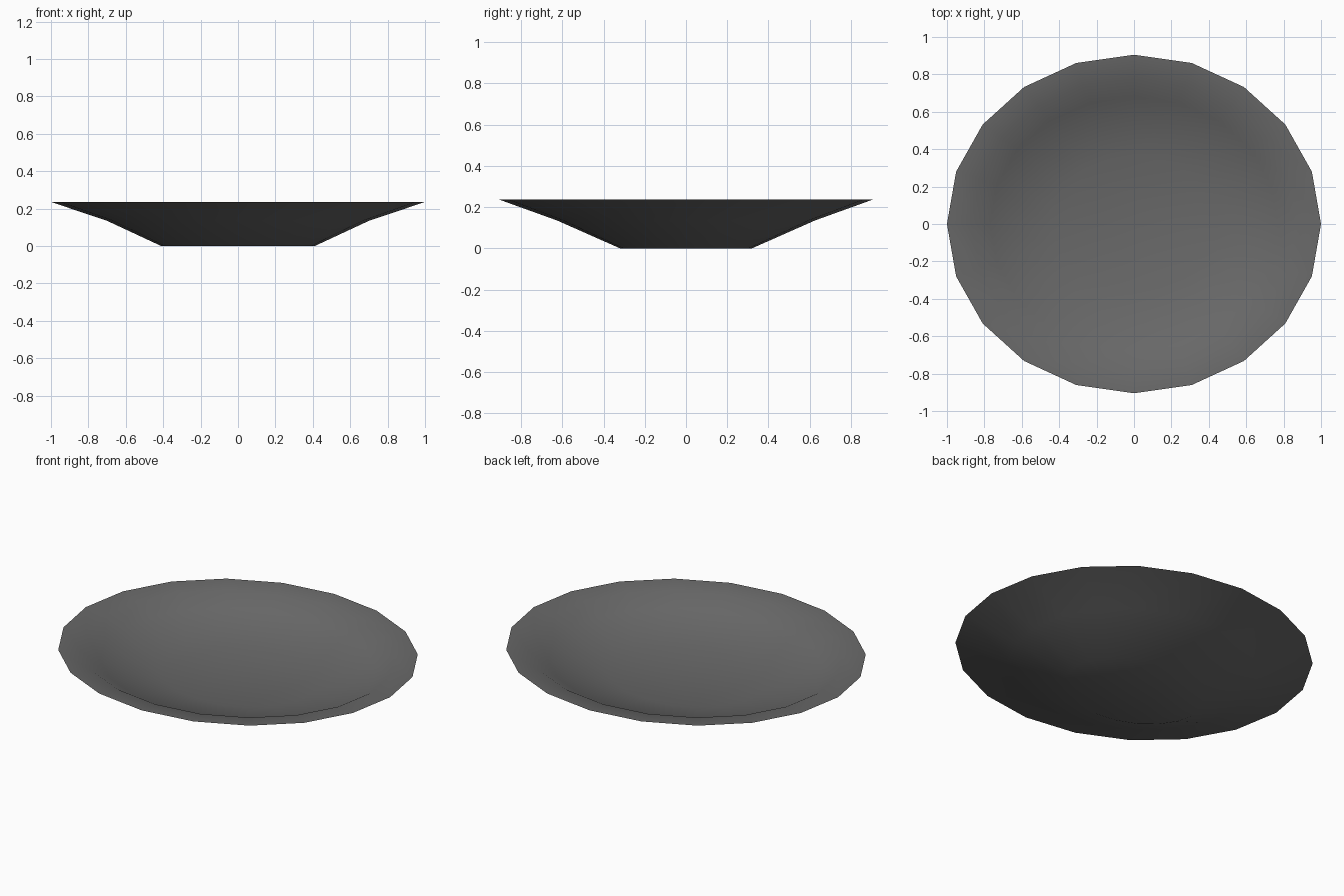
import bpy, bmesh, math

if "Cube" in bpy.data.objects:
    bpy.data.objects.remove(bpy.data.objects["Cube"])

SIDES = 20
# x radius, y radius, height: base, bend, rim, inner lip, inner wall, floor edge
RINGS = [(0.41, 0.32, 0.0), (0.70, 0.625, 0.135), (1.0, 0.905, 0.236),
         (0.87, 0.78, 0.225), (0.77, 0.68, 0.168), (0.45, 0.36, 0.09)]

# Solid oval dish: stacked elliptical rings, flat base and sunken floor
bm = bmesh.new()
loops = []
for rx, ry, z in RINGS:
    loops.append([bm.verts.new((rx * math.cos(2 * math.pi * i / SIDES),
                                ry * math.sin(2 * math.pi * i / SIDES), z))
                  for i in range(SIDES)])
bm.faces.new(loops[0])
bm.faces.new(loops[-1])
for low, high in zip(loops, loops[1:]):
    for i in range(SIDES):
        j = (i + 1) % SIDES
        bm.faces.new((low[i], low[j], high[j], high[i]))
bmesh.ops.recalc_face_normals(bm, faces=bm.faces)

mesh = bpy.data.meshes.new("dish")
bm.to_mesh(mesh)
bm.free()
dish = bpy.data.objects.new("dish", mesh)
bpy.context.collection.objects.link(dish)

# Smooth shading with a sharp rim
bpy.context.view_layer.objects.active = dish
dish.select_set(True)
bpy.ops.object.shade_smooth_by_angle(angle=math.radians(60))

# Dark grey glaze
mat = bpy.data.materials.new("dark_grey")
mat.diffuse_color = (0.14, 0.14, 0.14, 1)
mat.use_nodes = True
mat.node_tree.nodes["Principled BSDF"].inputs["Base Color"].default_value = mat.diffuse_color
mesh.materials.append(mat)
